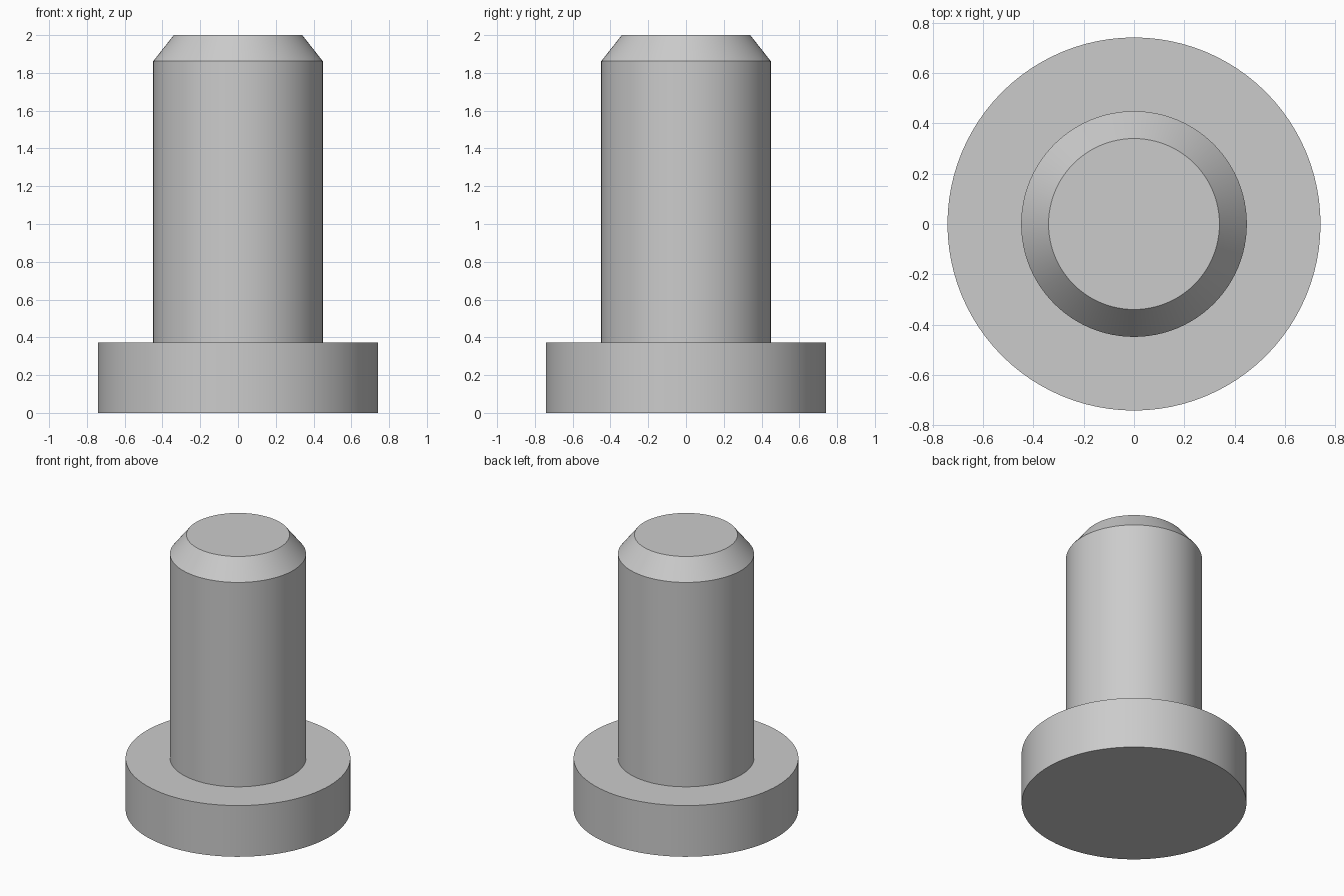
import bpy
import bmesh
import math

if "Cube" in bpy.data.objects:
    bpy.data.objects.remove(bpy.data.objects["Cube"], do_unlink=True)

SEGMENTS = 96

grey = bpy.data.materials.new("plain grey")
grey.use_nodes = True
colour = (0.6, 0.6, 0.6, 1.0)
grey.diffuse_color = colour
grey.node_tree.nodes["Principled BSDF"].inputs["Base Color"].default_value = colour


def lathe(name, profile):
    """Turn a (radius, height) profile around z; the ends lie on the axis."""
    bm = bmesh.new()
    verts = [bm.verts.new((r, 0, z)) for r, z in profile]
    edges = [bm.edges.new(pair) for pair in zip(verts, verts[1:])]
    bmesh.ops.spin(bm, geom=verts + edges, cent=(0, 0, 0), axis=(0, 0, 1),
                   angle=math.tau, steps=SEGMENTS, use_duplicate=False)
    bmesh.ops.remove_doubles(bm, verts=bm.verts, dist=0.0001)
    bmesh.ops.recalc_face_normals(bm, faces=bm.faces)
    mesh = bpy.data.meshes.new(name)
    bm.to_mesh(mesh)
    bm.free()
    mesh.materials.append(grey)
    obj = bpy.data.objects.new(name, mesh)
    bpy.context.collection.objects.link(obj)
    bpy.ops.object.select_all(action="DESELECT")
    obj.select_set(True)
    bpy.context.view_layer.objects.active = obj
    bpy.ops.object.shade_smooth_by_angle(angle=math.radians(30))
    return obj


# Flat head, straight shank and chamfered tip in one turned piece
lathe("headed_pin", [
    (0, 0), (0.742, 0), (0.742, 0.373),
    (0.449, 0.373), (0.449, 1.862),
    (0.34, 2), (0, 2),
])
